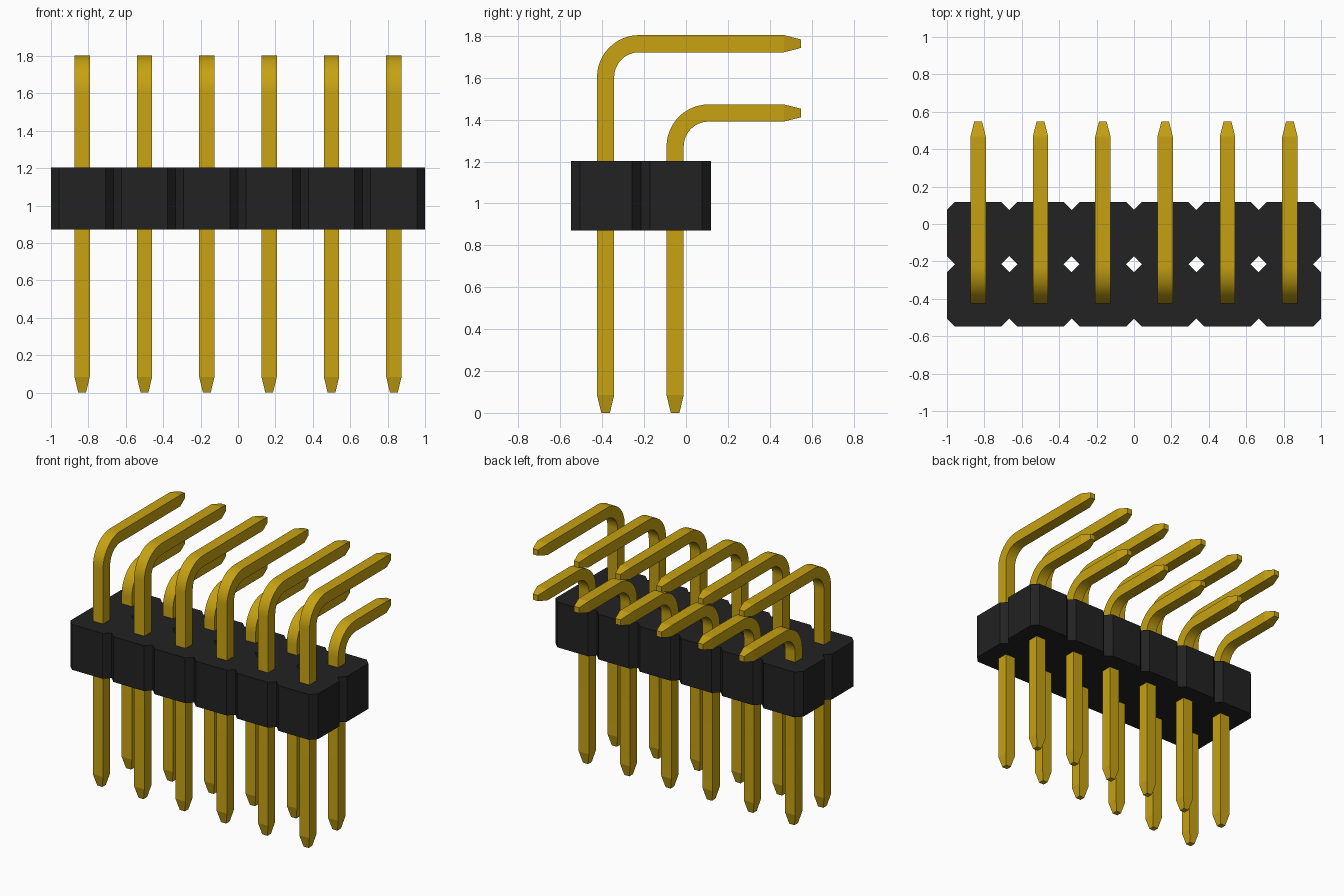
import bpy, bmesh, math
from mathutils import Vector

cube = bpy.data.objects.get("Cube")
if cube:
    bpy.data.objects.remove(cube, do_unlink=True)

COLUMNS = 6
PITCH = 1 / 3
CHAMFER = 0.043
BODY_Y = -0.215          # middle of the housing
BODY_Z = (0.872, 1.203)  # bottom and top of the housing
HALF = 0.041             # half the pin thickness
TIP_Y = 0.548


def material(name, rgb, roughness):
    mat = bpy.data.materials.new(name)
    mat.use_nodes = True
    mat.diffuse_color = (*rgb, 1)
    bsdf = mat.node_tree.nodes["Principled BSDF"]
    bsdf.inputs["Base Color"].default_value = (*rgb, 1)
    bsdf.inputs["Roughness"].default_value = roughness
    return mat


def finish_mesh(bm, name, mat):
    bmesh.ops.recalc_face_normals(bm, faces=bm.faces)
    mesh = bpy.data.meshes.new(name)
    bm.to_mesh(mesh)
    bm.free()
    mesh.materials.append(mat)
    return mesh


def add_object(name, mesh, location=(0, 0, 0)):
    obj = bpy.data.objects.new(name, mesh)
    obj.location = location
    bpy.context.collection.objects.link(obj)
    return obj


def column_x(i):
    return (i - (COLUMNS - 1) / 2) * PITCH


gold = material("gold", (0.57, 0.36, 0.006), 0.4)
black = material("black plastic", (0.016, 0.016, 0.016), 0.6)

# Housing: joined chamfered cells, leaving diamond holes where corners meet
bm = bmesh.new()
a, b = PITCH / 2, PITCH / 2 - CHAMFER
octagon = [(a, -b), (a, b), (b, a), (-b, a), (-a, b), (-a, -b), (-b, -a), (b, -a)]
for i in range(COLUMNS):
    for side in (-1, 1):
        cy = BODY_Y + side * PITCH / 2
        bm.faces.new([bm.verts.new((column_x(i) + x, cy + y, BODY_Z[0])) for x, y in octagon])
bmesh.ops.remove_doubles(bm, verts=bm.verts, dist=0.001)
top = bmesh.ops.extrude_face_region(bm, geom=bm.faces[:], use_keep_orig=True)
bmesh.ops.translate(bm, verts=[v for v in top["geom"] if isinstance(v, bmesh.types.BMVert)],
                    vec=(0, 0, BODY_Z[1] - BODY_Z[0]))
add_object("housing", finish_mesh(bm, "housing", black))


# Bent pin: square section swept up, round the bend and back, tapered at both ends
def bent_pin(name, row_y, height, radius=0.16, steps=12):
    reach = TIP_Y - row_y
    path = [(0, 0, 0, 0.5), (0, 0.085, 0, 1)]  # y, z, turn angle, section scale
    for k in range(steps + 1):
        t = math.pi / 2 * k / steps
        path.append((radius * (1 - math.cos(t)), height - radius + radius * math.sin(t), t, 1))
    path += [(reach - 0.081, height, math.pi / 2, 1), (reach, height, math.pi / 2, 0.5)]
    bm = bmesh.new()
    rings = []
    for y, z, t, scale in path:
        across = Vector((0, math.cos(t), -math.sin(t)))
        rings.append([bm.verts.new(Vector((0, y, z)) + HALF * scale * (Vector((sx, 0, 0)) + across * sy))
                      for sx, sy in ((-1, -1), (1, -1), (1, 1), (-1, 1))])
    for r0, r1 in zip(rings, rings[1:]):
        for k in range(4):
            n = (k + 1) % 4
            bm.faces.new((r0[k], r0[n], r1[n], r1[k]))
    bm.faces.new(rings[0][::-1])
    bm.faces.new(rings[-1])
    return finish_mesh(bm, name, gold)


# Two rows of pins: tall at the front, short at the back
pins = []
for name, row_y, height in (("front_pin", -0.384, 1.763), ("back_pin", -0.052, 1.432)):
    mesh = bent_pin(name, row_y, height)
    for i in range(COLUMNS):
        pins.append(add_object(f"{name}_{i + 1}", mesh, (column_x(i), row_y, 0)))

# Smooth bends, crisp edges
bpy.ops.object.select_all(action="DESELECT")
for pin in (pins[0], pins[COLUMNS]):
    pin.select_set(True)
    bpy.context.view_layer.objects.active = pin
bpy.ops.object.shade_smooth_by_angle(angle=math.radians(12))
